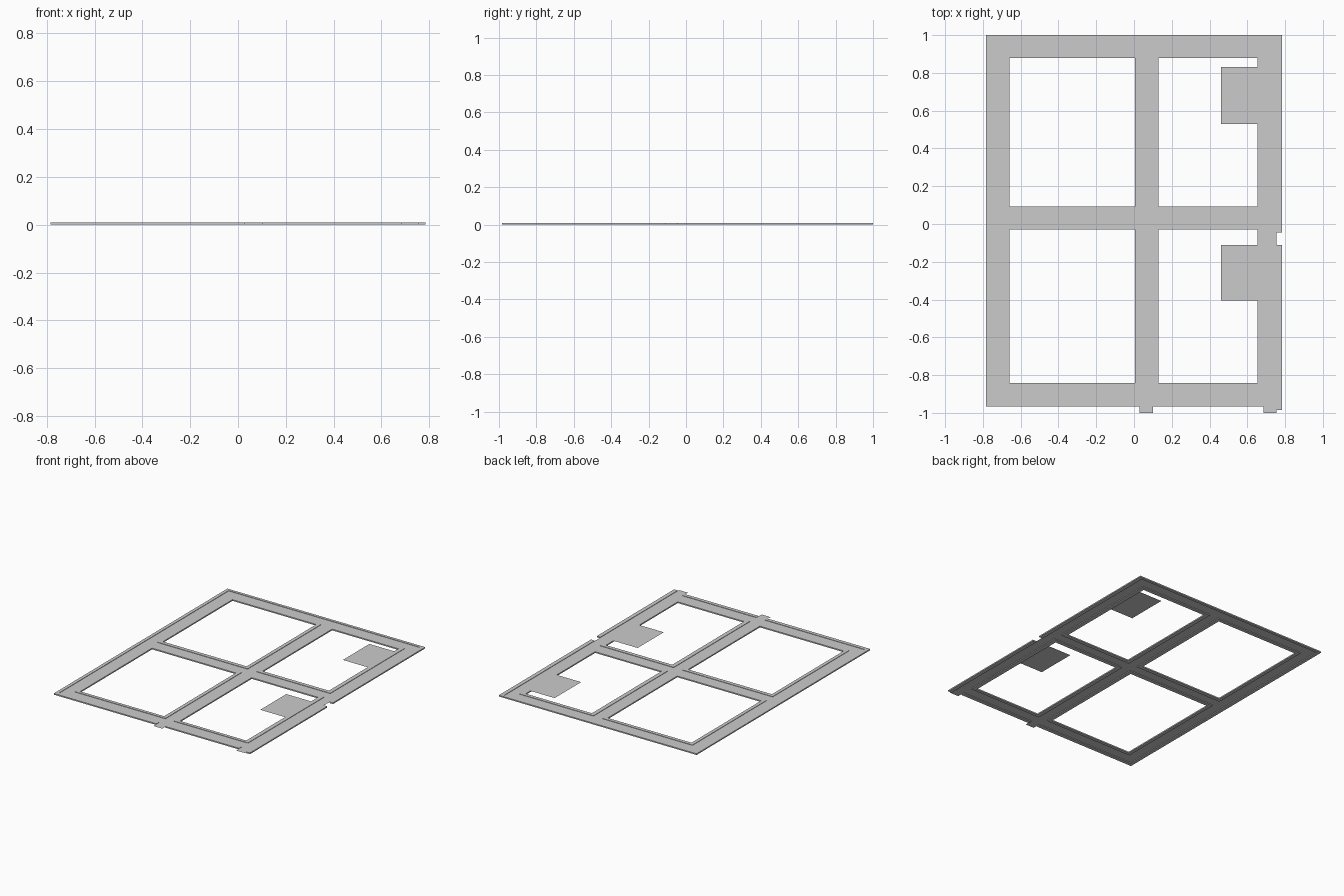
import bpy, bmesh

if "Cube" in bpy.data.objects:
    bpy.data.objects.remove(bpy.data.objects["Cube"])

def link(name, bm):
    me = bpy.data.meshes.new(name)
    bm.to_mesh(me)
    bm.free()
    ob = bpy.data.objects.new(name, me)
    bpy.context.collection.objects.link(ob)
    return ob

def flat(name, x0, x1, y0, y1, z):
    bm = bmesh.new()
    bm.faces.new([bm.verts.new(p) for p in
                  ((x0, y0, z), (x1, y0, z), (x1, y1, z), (x0, y1, z))])
    return link(name, bm)

def kerb_slab(name, x0, x1, y0, y1):
    bm = bmesh.new()
    bmesh.ops.create_cube(bm, size=1)
    for v in bm.verts:
        v.co.x = x0 if v.co.x < 0 else x1
        v.co.y = y0 if v.co.y < 0 else y1
        v.co.z = 0 if v.co.z < 0 else TOP
    return link(name, bm)

def block_ring(name, outer, inner):
    # closed rectangular frame with an open middle
    bm = bmesh.new()
    loops = []
    for (x0, x1, y0, y1), z in ((outer, 0), (outer, TOP), (inner, TOP), (inner, 0)):
        loops.append([bm.verts.new(p) for p in
                      ((x0, y0, z), (x1, y0, z), (x1, y1, z), (x0, y1, z))])
    for k in range(4):
        a, b = loops[k], loops[(k + 1) % 4]
        for i in range(4):
            j = (i + 1) % 4
            bm.faces.new((a[i], a[j], b[j], b[i]))
    return link(name, bm)

TOP, ROAD = 0.009, 0.006

# Streets: road strips between the kerbs
ns = [(-0.76, -0.685, -0.94), (0.03, 0.10, -1.0), (0.685, 0.755, -1.0)]
ew = [(-0.94, -0.865), (-0.003, 0.066), (0.905, 0.98)]
for i, (x0, x1, y0) in enumerate(ns):
    flat(f"north_south_road_{i}", x0, x1, y0, 0.98, ROAD)
for i, (y0, y1) in enumerate(ew):
    for k in range(2):
        flat(f"east_west_road_{i}_{k}", ns[k][1], ns[k + 1][0], y0, y1, ROAD)

# Pavement rings around the four city blocks
cols = [((-0.685, 0.03), (-0.66, 0.004)), ((0.10, 0.685), (0.13, 0.655))]
rows = [((-0.865, -0.003), (-0.842, -0.03)), ((0.066, 0.905), (0.093, 0.88))]
for i, (xo, xi) in enumerate(cols):
    for j, (yo, yi) in enumerate(rows):
        block_ring(f"block_pavement_{i}_{j}", xo + yo, xi + yi)

# Outer pavements, broken where roads leave the grid
outer = {"west": [(-0.784, -0.76, -0.966, 1.0)],
         "north": [(-0.76, 0.755, 0.98, 1.0)],
         "south": [(-0.76, 0.03, -0.966, -0.94), (0.10, 0.685, -0.966, -0.94)],
         "east": [(0.755, 0.784, -0.045, 1.0), (0.755, 0.784, -0.985, -0.11)]}
for side, strips in outer.items():
    for i, s in enumerate(strips):
        kerb_slab(f"{side}_pavement_{i}", *s)

# Parking aprons
for i, (y0, y1) in enumerate([(0.53, 0.83), (-0.405, -0.11)]):
    flat(f"parking_apron_{i}", 0.46, 0.685, y0, y1, TOP + 0.001)
